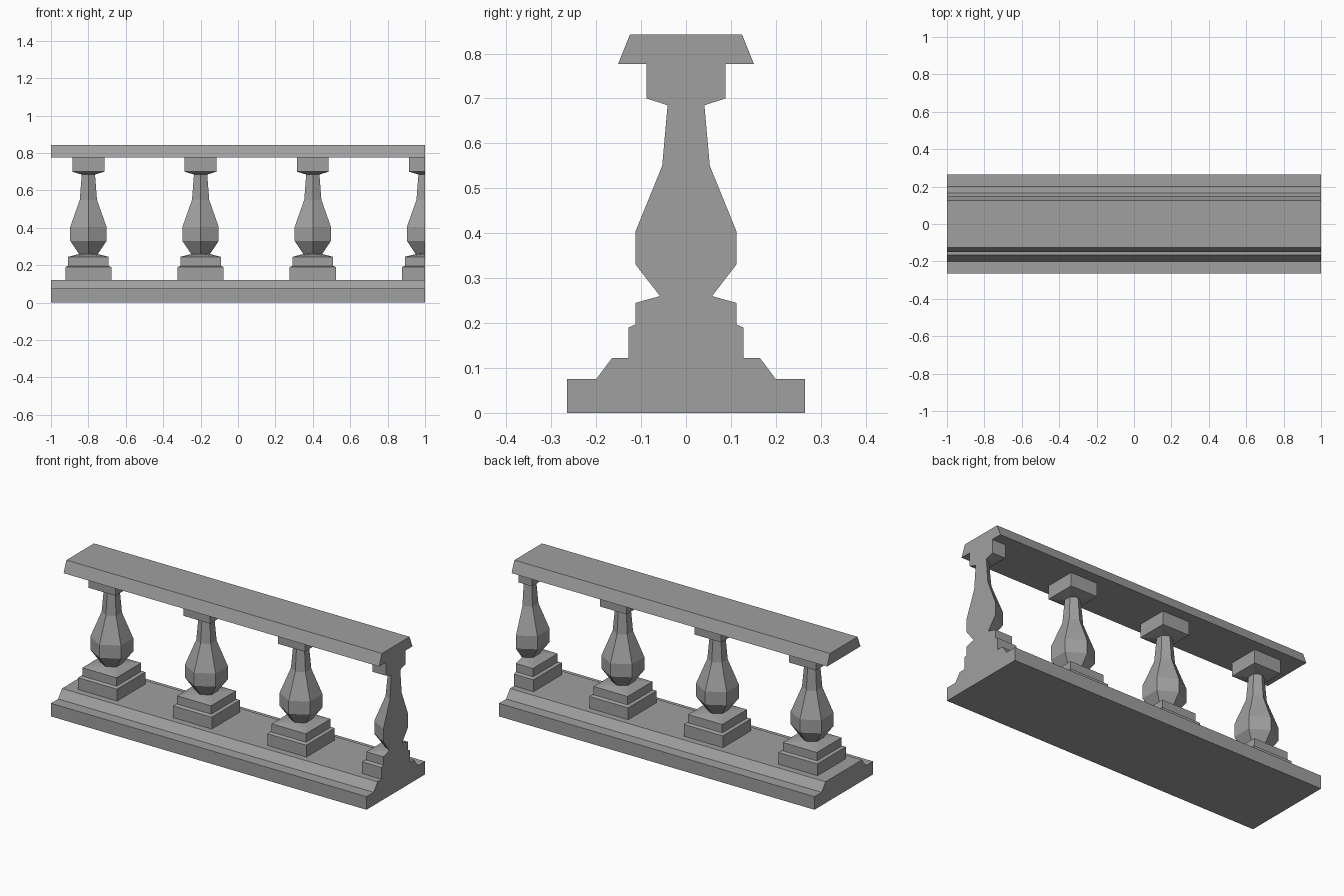
import bpy, bmesh
from math import sin, cos, pi, radians

default_cube = bpy.data.objects.get("Cube")
if default_cube:
    bpy.data.objects.remove(default_cube)

stone = bpy.data.materials.new("grey stone")
stone.use_nodes = True
colour = (0.35, 0.35, 0.35, 1)
stone.diffuse_color = colour
stone.node_tree.nodes["Principled BSDF"].inputs["Base Color"].default_value = colour


def finish(bm, name):
    bmesh.ops.recalc_face_normals(bm, faces=bm.faces)
    mesh = bpy.data.meshes.new(name)
    bm.to_mesh(mesh)
    bm.free()
    mesh.materials.append(stone)
    obj = bpy.data.objects.new(name, mesh)
    bpy.context.collection.objects.link(obj)


def extrude_profile(name, half):
    """Mirror a half profile of (y, z) points and run it along x."""
    bm = bmesh.new()
    outline = half + [(-y, z) for y, z in reversed(half)]
    end = bm.faces.new([bm.verts.new((-1, y, z)) for y, z in outline])
    new = bmesh.ops.extrude_face_region(bm, geom=[end], use_keep_orig=True)["geom"]
    moved = [v for v in new if isinstance(v, bmesh.types.BMVert)]
    bmesh.ops.translate(bm, verts=moved, vec=(2, 0, 0))
    finish(bm, name)


def ring(bm, x, sides, size, z):
    """Square ring by half depth, or hexagonal ring by radius."""
    if sides == 4:
        w = size * 0.965
        pts = [(w, size), (-w, size), (-w, -size), (w, -size)]
    else:
        angles = [pi / 2 + i * pi / 3 for i in range(6)]
        pts = [(size * cos(a), size * sin(a)) for a in angles]
    return [bm.verts.new((x + px, py, z)) for px, py in pts]


def join_rings(bm, low, high):
    n = len(low)
    if n == len(high):
        for i in range(n):
            j = (i + 1) % n
            bm.faces.new((low[i], low[j], high[j], high[i]))
        return
    # square to hexagon: keep only the sloping sides of the hull
    before = set(bm.faces)
    bmesh.ops.convex_hull(bm, input=low + high)
    ends = [f for f in bm.faces if f not in before
            and (all(v in low for v in f.verts) or all(v in high for v in f.verts))]
    bmesh.ops.delete(bm, geom=ends, context='FACES')


# Rings from foot to cap: sides, size, height
BALUSTER = [
    (4, 0.128, 0.122), (4, 0.128, 0.19), (4, 0.112, 0.197), (4, 0.112, 0.245),
    (6, 0.058, 0.26), (6, 0.112, 0.33), (6, 0.112, 0.405), (6, 0.053, 0.55),
    (6, 0.041, 0.685), (4, 0.088, 0.70), (4, 0.088, 0.777),
]


def baluster(name, x, halved=False):
    bm = bmesh.new()
    rings = [ring(bm, x, *r) for r in BALUSTER]
    for low, high in zip(rings, rings[1:]):
        join_rings(bm, low, high)
    bm.faces.new(rings[0])
    bm.faces.new(rings[-1])
    bmesh.ops.dissolve_limit(bm, angle_limit=radians(0.5), verts=bm.verts, edges=bm.edges)
    if halved:
        bmesh.ops.bisect_plane(bm, geom=bm.verts[:] + bm.edges[:] + bm.faces[:],
                               dist=0.0001, plane_co=(x, 0, 0), plane_no=(1, 0, 0),
                               clear_outer=True)
        rim = [e for e in bm.edges if e.is_boundary]
        bmesh.ops.holes_fill(bm, edges=rim, sides=0)
    finish(bm, name)


# Stepped base and sloped handrail
extrude_profile("base", [(0.265, 0), (0.265, 0.075), (0.2, 0.075), (0.165, 0.122)])
extrude_profile("handrail", [(0.151, 0.777), (0.125, 0.842)])

# Three whole balusters and a half one flush with the left end
for i in range(4):
    baluster(f"baluster_{i + 1}", -0.8 + 0.6 * i, halved=(i == 3))
